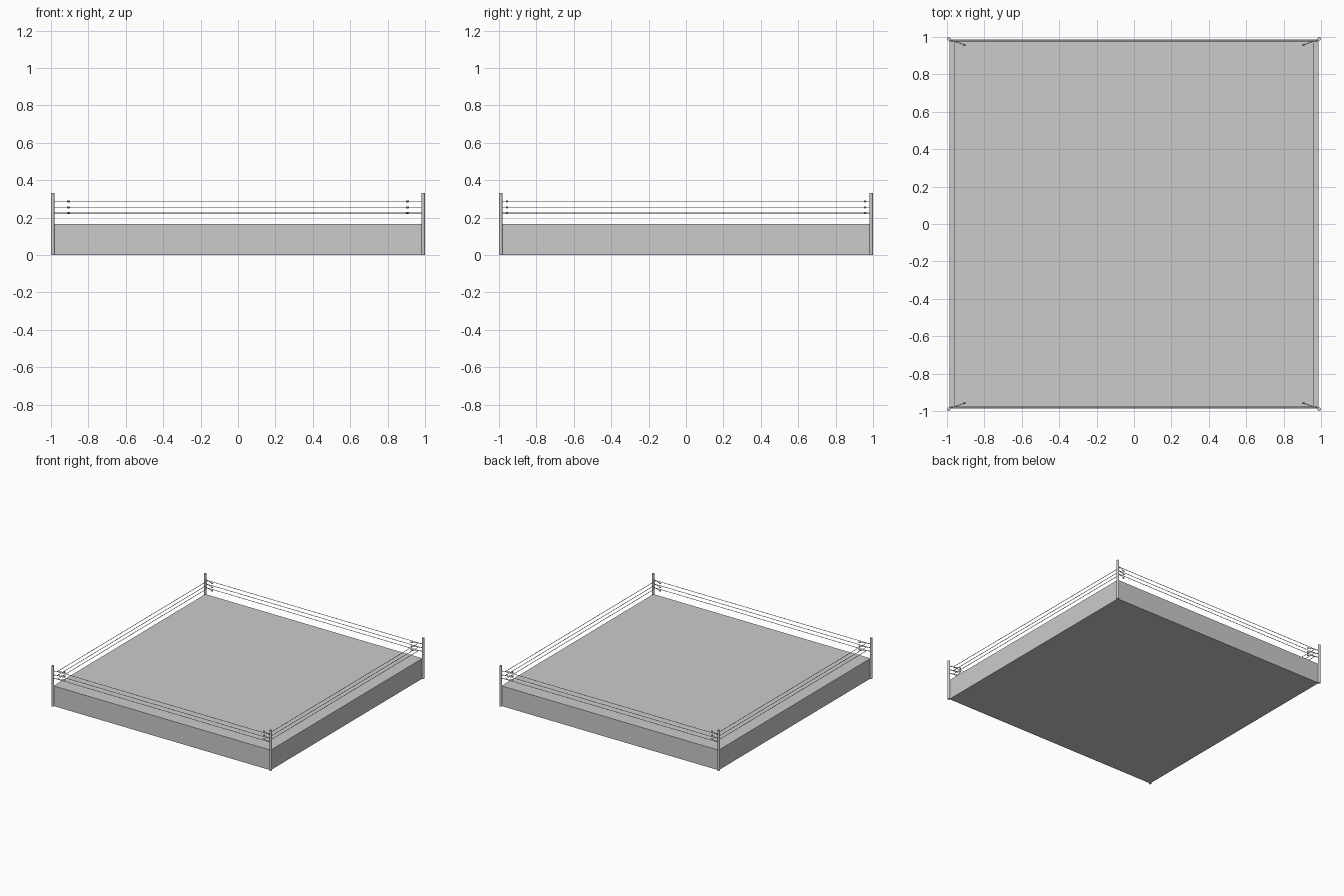
import bpy
from mathutils import Vector

if "Cube" in bpy.data.objects:
    bpy.data.objects.remove(bpy.data.objects["Cube"])

ROPE_HEIGHTS = (0.225, 0.255, 0.287)


def rod(name, a, b, radius, sides):
    a, b = Vector(a), Vector(b)
    bpy.ops.mesh.primitive_cylinder_add(vertices=sides, radius=radius,
                                        depth=(b - a).length, location=(a + b) / 2)
    ob = bpy.context.object
    ob.name = name
    ob.rotation_euler = (b - a).to_track_quat('Z', 'Y').to_euler()
    bpy.ops.object.shade_smooth_by_angle()
    return ob


# raised platform
bpy.ops.mesh.primitive_cube_add(size=1, location=(0, 0, 0.0825))
platform = bpy.context.object
platform.name = "platform"
platform.scale = (1.974, 1.974, 0.165)

# corner posts with tensioners pointing into the ring
for sx in (-1, 1):
    for sy in (-1, 1):
        rod("corner_post", (sx * 0.99, sy * 0.99, 0), (sx * 0.99, sy * 0.99, 0.332), 0.0095, 16)
        for z in ROPE_HEIGHTS:
            end = Vector((sx * 0.903, sy * 0.956, z))
            rod("tensioner", (sx * 0.988, sy * 0.988, z), end, 0.002, 8)
            tip = end + Vector((sx * 0.009, sy * 0.0035, 0))
            rod("tensioner_cap", tip, end - Vector((sx * 0.003, sy * 0.001, 0)), 0.005, 8)

# three ropes on each side
for z in ROPE_HEIGHTS:
    for s in (-1, 1):
        rod("rope_along_x", (-0.985, s * 0.979, z), (0.985, s * 0.979, z), 0.002, 8)
        rod("rope_along_y", (s * 0.958, -0.98, z), (s * 0.958, 0.98, z), 0.002, 8)
